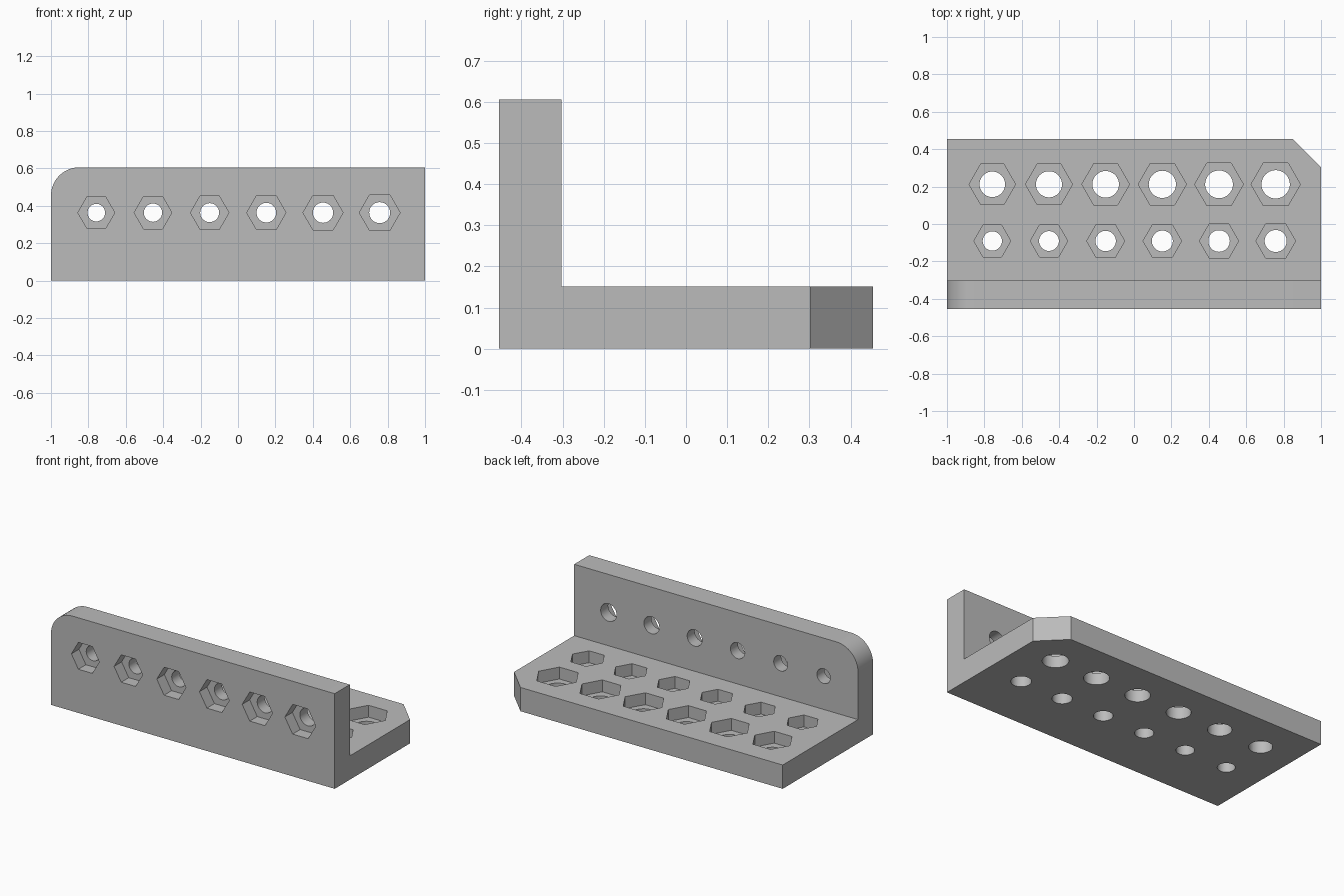
import bpy, bmesh, math
from mathutils import Matrix

if "Cube" in bpy.data.objects:
    bpy.data.objects.remove(bpy.data.objects["Cube"], do_unlink=True)

MM = 1 / 33                      # one millimetre in model units
LENGTH, DEPTH, HEIGHT, THICK = 66, 30, 20, 5
CORNER = 5                       # size of the rounded and chamfered corners
COUNT, PITCH = 6, 10             # holes in each row

grey = bpy.data.materials.new("plain grey")
grey.use_nodes = True
colour = (0.5, 0.5, 0.5, 1)
grey.diffuse_color = colour
grey.node_tree.nodes["Principled BSDF"].inputs["Base Color"].default_value = colour


def make_object(name, bm):
    bmesh.ops.scale(bm, vec=(MM, MM, MM), verts=bm.verts)
    bmesh.ops.recalc_face_normals(bm, faces=bm.faces)
    mesh = bpy.data.meshes.new(name)
    bm.to_mesh(mesh)
    bm.free()
    mesh.materials.append(grey)
    obj = bpy.data.objects.new(name, mesh)
    bpy.context.collection.objects.link(obj)
    return obj


def bevel_edge(bm, test, segments):
    edges = [e for e in bm.edges if all(test(v.co) for v in e.verts)]
    bmesh.ops.bevel(bm, geom=edges, offset=CORNER, offset_type='OFFSET',
                    segments=segments, profile=0.5, affect='EDGES')


# L-shaped bracket, extruded along its length
bm = bmesh.new()
front, back = -DEPTH / 2, DEPTH / 2
profile = [(front, 0), (back, 0), (back, THICK), (front + THICK, THICK),
           (front + THICK, HEIGHT), (front, HEIGHT)]
face = bm.faces.new([bm.verts.new((-LENGTH / 2, y, z)) for y, z in profile])
side = bmesh.ops.extrude_face_region(bm, geom=[face])["geom"]
bmesh.ops.translate(bm, vec=(LENGTH, 0, 0),
                    verts=[g for g in side if isinstance(g, bmesh.types.BMVert)])
bmesh.ops.recalc_face_normals(bm, faces=bm.faces)
# rounded top corner of the wall, chamfered rear corner of the base
bevel_edge(bm, lambda p: p.x < 0 and p.z > HEIGHT - 0.1, 16)
bevel_edge(bm, lambda p: p.x > 0 and p.y > back - 0.1, 1)
bracket = make_object("bracket", bm)


def add_row(bm_holes, bm_pockets, place, hole, hex_width, pocket):
    """Row of bolt holes with hexagonal nut pockets; place is the outer surface."""
    for i in range(COUNT):
        x = (i - (COUNT - 1) / 2) * PITCH
        at = Matrix.Translation((x, 0, 0)) @ place
        d = hole[0] + (hole[1] - hole[0]) * i / (COUNT - 1)
        w = hex_width[0] + (hex_width[1] - hex_width[0]) * i / (COUNT - 1)
        spin = Matrix.Rotation(math.radians(30), 4, 'Z')
        bmesh.ops.create_cone(bm_holes, cap_ends=True, segments=40, radius1=d / 2,
                              radius2=d / 2, depth=THICK + 2,
                              matrix=at @ Matrix.Translation((0, 0, -THICK / 2)))
        bmesh.ops.create_cone(bm_pockets, cap_ends=True, segments=6, radius1=w / 2,
                              radius2=w / 2, depth=pocket * 2, matrix=at @ spin)


holes, pockets = bmesh.new(), bmesh.new()
wall = Matrix.Translation((0, front, 12)) @ Matrix.Rotation(math.radians(90), 4, 'X')
add_row(holes, pockets, wall, (3.1, 3.7), (6.5, 7.2), 2.5)
add_row(holes, pockets, Matrix.Translation((0, -3, THICK)), (3.4, 3.9), (6.5, 7.0), 2.5)
add_row(holes, pockets, Matrix.Translation((0, 7, THICK)), (4.5, 5.0), (8.2, 8.7), 2.5)

# cut the pockets and holes
for name, shape in (("pocket_cutter", pockets), ("hole_cutter", holes)):
    cutter = make_object(name, shape)
    mod = bracket.modifiers.new(name, 'BOOLEAN')
    mod.operation, mod.solver, mod.object = 'DIFFERENCE', 'EXACT', cutter
    bpy.context.view_layer.objects.active = bracket
    bpy.ops.object.modifier_apply(modifier=name)
    bpy.data.objects.remove(cutter, do_unlink=True)

bpy.ops.object.select_all(action='DESELECT')
bracket.select_set(True)
bpy.context.view_layer.objects.active = bracket
bpy.ops.object.shade_smooth_by_angle(angle=math.radians(30))
